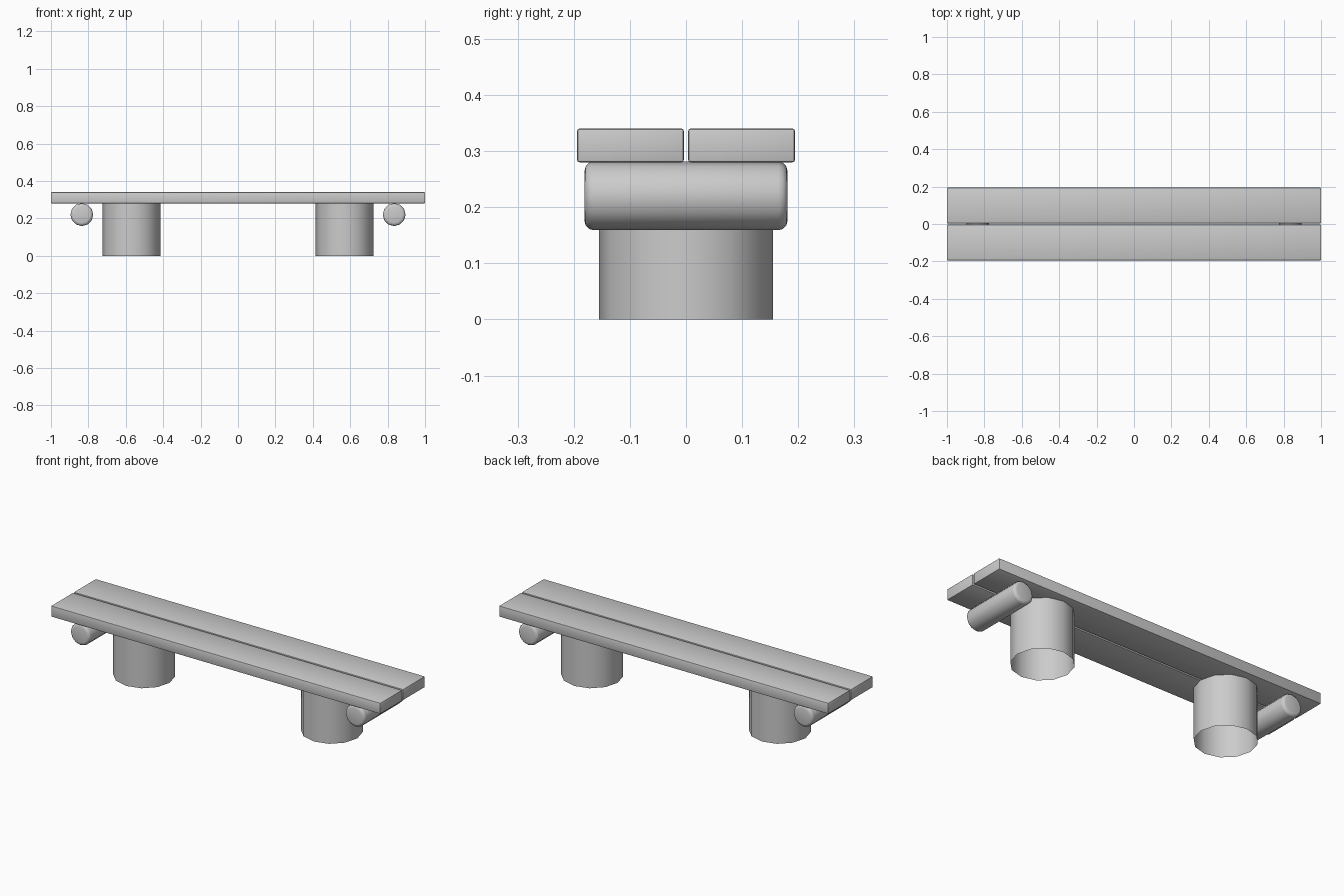
import bpy, bmesh, math
from mathutils import Matrix

if "Cube" in bpy.data.objects:
    bpy.data.objects.remove(bpy.data.objects["Cube"])


def make_object(name, bm, smooth_angle=None):
    mesh = bpy.data.meshes.new(name)
    bmesh.ops.recalc_face_normals(bm, faces=bm.faces)
    bm.to_mesh(mesh)
    bm.free()
    obj = bpy.data.objects.new(name, mesh)
    bpy.context.collection.objects.link(obj)
    if smooth_angle:
        bpy.ops.object.select_all(action='DESELECT')
        obj.select_set(True)
        bpy.context.view_layer.objects.active = obj
        bpy.ops.object.shade_smooth_by_angle(angle=math.radians(smooth_angle))
    return obj


def plank(name, y):
    bm = bmesh.new()
    bmesh.ops.create_cube(bm, size=1, matrix=Matrix.Translation((0, y, 0.31))
                          @ Matrix.Diagonal((2.0, 0.19, 0.06, 1)))
    bmesh.ops.bevel(bm, geom=bm.edges[:], offset=0.004, segments=2,
                    profile=0.5, affect='EDGES')
    return make_object(name, bm, 30)


def leg(name, x):
    # open tube standing on the ground
    bm = bmesh.new()
    bmesh.ops.create_cone(bm, cap_ends=False, segments=12, radius1=0.155,
                          radius2=0.155, depth=0.28,
                          matrix=Matrix.Translation((x, 0, 0.14)))
    return make_object(name, bm, 50)


def roll(name, x):
    # round crossbar with softened ends
    bm = bmesh.new()
    bmesh.ops.create_cone(bm, cap_ends=True, segments=12, radius1=0.061,
                          radius2=0.061, depth=0.362,
                          matrix=Matrix.Translation((x, 0, 0.22))
                          @ Matrix.Rotation(math.pi / 2, 4, 'X'))
    rims = [e for e in bm.edges if any(len(f.verts) > 4 for f in e.link_faces)]
    bmesh.ops.bevel(bm, geom=rims, offset=0.016, segments=3,
                    profile=0.5, affect='EDGES')
    return make_object(name, bm, 50)


plank("front_plank", -0.099)
plank("back_plank", 0.099)
for side, s in (("left", -1), ("right", 1)):
    leg(side + "_leg", s * 0.57)
    roll(side + "_crossbar", s * 0.835)
